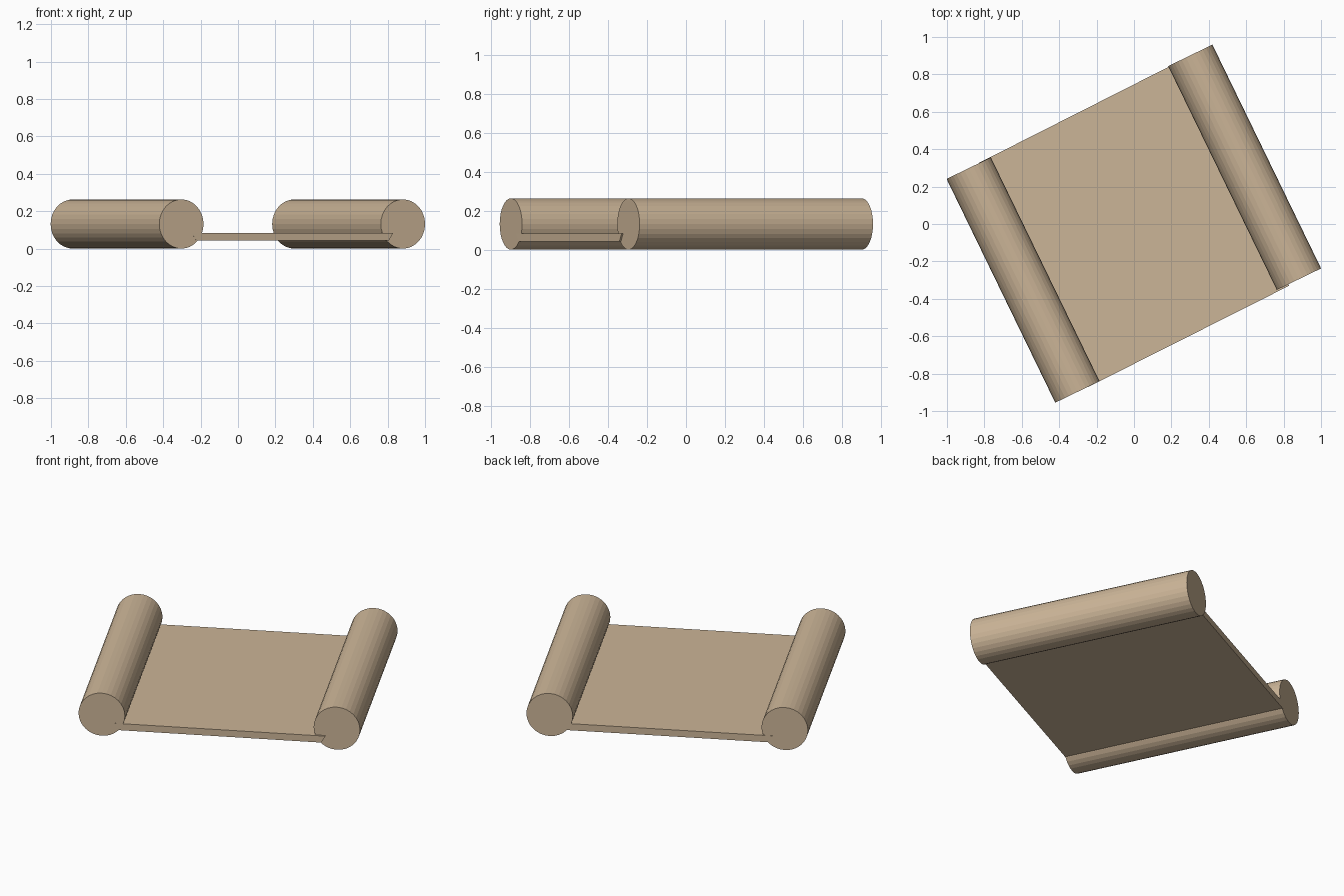
import bpy, bmesh, math
from mathutils import Matrix

if "Cube" in bpy.data.objects:
    bpy.data.objects.remove(bpy.data.objects["Cube"])

TURN = Matrix.Rotation(math.radians(25.9), 4, 'Z')
R = 0.1315       # roll radius
HALF = 0.665     # half the roll length

paper = bpy.data.materials.new("paper")
paper.diffuse_color = (0.60, 0.46, 0.31, 1)
paper.use_nodes = True
paper.node_tree.nodes["Principled BSDF"].inputs["Base Color"].default_value = paper.diffuse_color


def finish(name, bm):
    bmesh.ops.recalc_face_normals(bm, faces=bm.faces)
    mesh = bpy.data.meshes.new(name)
    bm.to_mesh(mesh)
    bm.free()
    mesh.materials.append(paper)
    obj = bpy.data.objects.new(name, mesh)
    obj.matrix_world = TURN
    bpy.context.collection.objects.link(obj)
    return obj


# Rolled ends, slightly slid along their axes
for name, x, y in (("left_roll", -0.6645, -0.0105), ("right_roll", 0.6645, 0.0145)):
    bm = bmesh.new()
    place = Matrix.Translation((x, y, R)) @ Matrix.Rotation(math.pi / 2, 4, 'X')
    bmesh.ops.create_cone(bm, cap_ends=True, segments=32, radius1=R, radius2=R,
                          depth=2 * HALF, matrix=place)
    finish(name, bm)

# Flat sheet: slanted-end profile, sheared a little to follow the rolls
bm = bmesh.new()
profile = [(-0.576, 0.042), (0.576, 0.042), (0.602, 0.083), (-0.602, 0.083)]
front = [bm.verts.new((x, -0.668 + 0.0145 * x, z)) for x, z in profile]
back = [bm.verts.new((x, 0.666 + 0.0165 * x, z)) for x, z in profile]
bm.faces.new(front)
bm.faces.new(back[::-1])
for i in range(4):
    j = (i + 1) % 4
    bm.faces.new((front[i], back[i], back[j], front[j]))
finish("open_sheet", bm)
